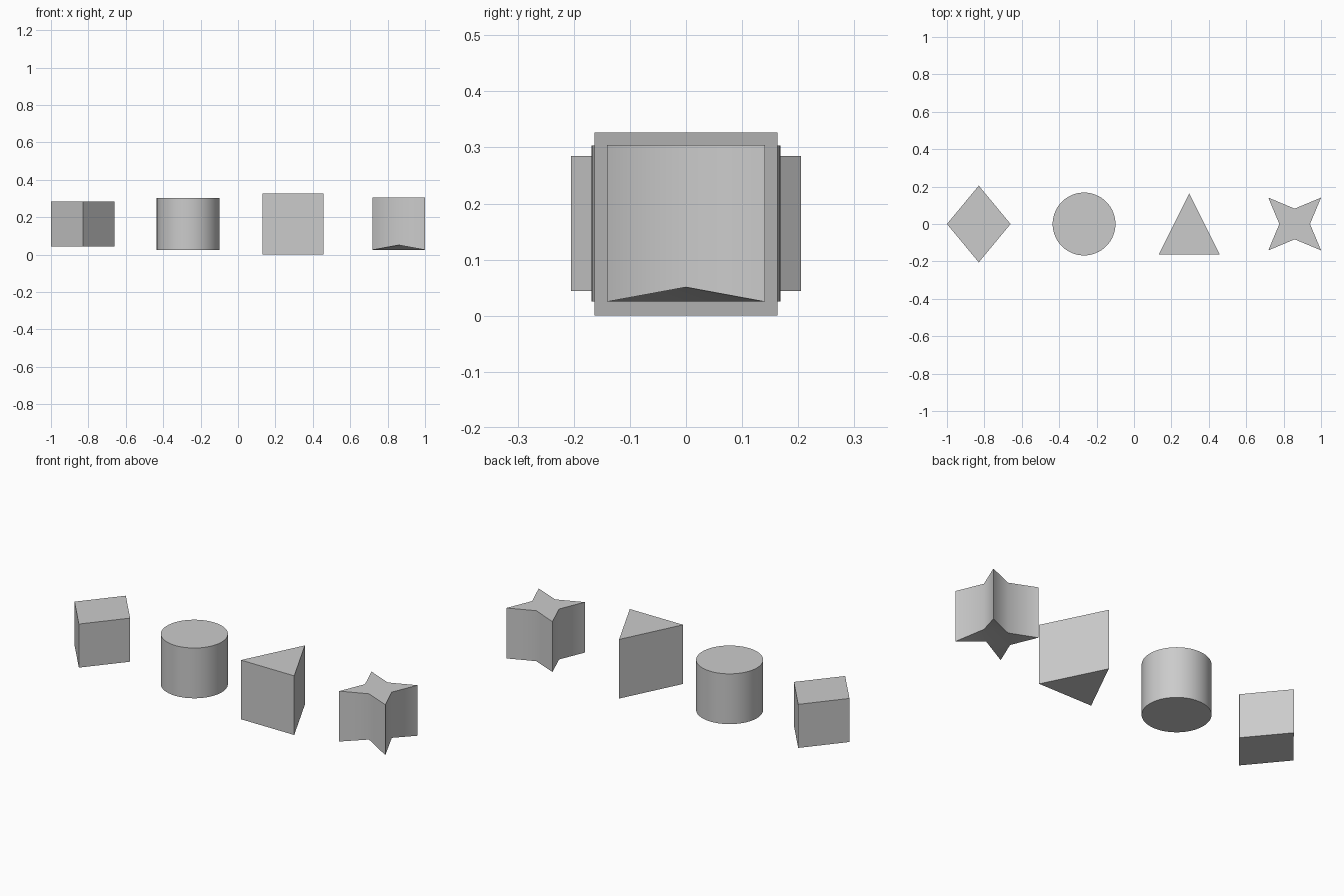
import bpy
import math

if "Cube" in bpy.data.objects:
    bpy.data.objects.remove(bpy.data.objects["Cube"])


def prism(name, outline, bottom, top, caps=None):
    """Upright prism from a counter-clockwise outline; bottom may be one height or one per corner."""
    n = len(outline)
    lows = bottom if isinstance(bottom, list) else [bottom] * n
    verts = [(x, y, z) for (x, y), z in zip(outline, lows)]
    verts += [(x, y, top) for x, y in outline]
    faces = [(i, (i + 1) % n, n + (i + 1) % n, n + i) for i in range(n)]
    faces.append(tuple(range(n, 2 * n)))
    faces += caps or [tuple(reversed(range(n)))]
    mesh = bpy.data.meshes.new(name)
    mesh.from_pydata(verts, [], faces)
    mesh.update()
    obj = bpy.data.objects.new(name, mesh)
    bpy.context.collection.objects.link(obj)
    return obj


def smooth(obj, degrees):
    bpy.ops.object.select_all(action='DESELECT')
    obj.select_set(True)
    bpy.context.view_layer.objects.active = obj
    bpy.ops.object.shade_smooth_by_angle(angle=math.radians(degrees))


# Diamond block
cx = -0.83
prism("diamond_block",
      [(cx - 0.17, 0), (cx, -0.205), (cx + 0.17, 0), (cx, 0.205)], 0.044, 0.285)

# Round block
bpy.ops.mesh.primitive_cylinder_add(vertices=64, radius=0.168, depth=0.278,
                                    location=(-0.267, 0, 0.164))
round_block = bpy.context.object
round_block.name = "round_block"
smooth(round_block, 30)

# Triangle block
prism("triangle_block",
      [(0.132, -0.163), (0.458, -0.163), (0.295, 0.163)], 0.0, 0.327)

# Four-pointed star block, tips on the diagonals
cx, inner, tip = 0.859, 0.082, 0.141
outline = []
for i in range(8):
    a = i * math.pi / 4
    r = inner if i % 2 == 0 else tip * math.sqrt(2)
    outline.append((cx + r * math.cos(a), r * math.sin(a)))

# The underside is raised at the right and front notches
lows = [0.051 if i in (0, 6) else 0.025 for i in range(8)]
caps = [(i, (i + 7) % 8, (i + 6) % 8) for i in (0, 2, 4, 6)] + [(6, 4, 2, 0)]
star = prism("star_block", outline, lows, 0.304, caps)
smooth(star, 52)
